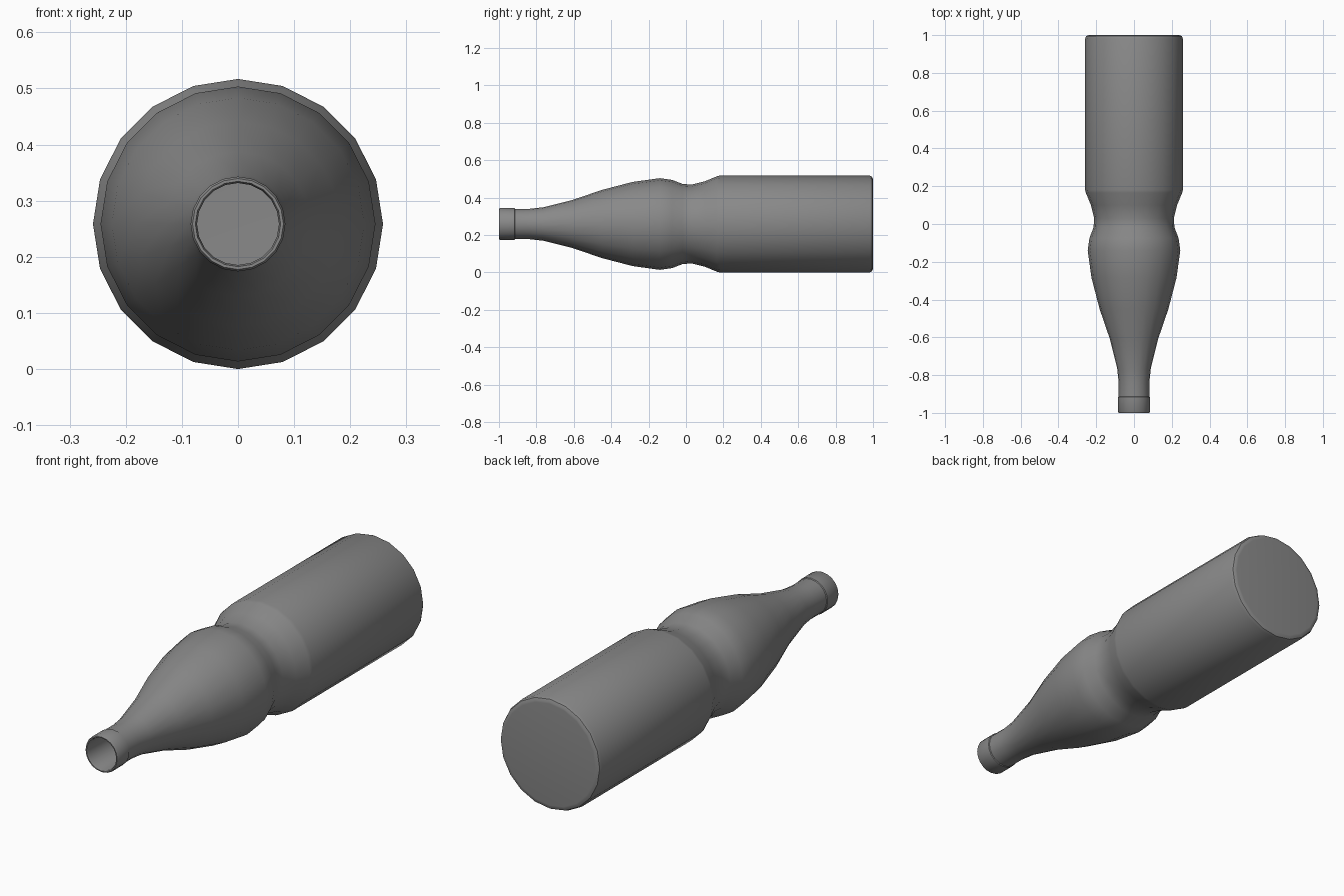
import bpy, bmesh, math

if "Cube" in bpy.data.objects:
    bpy.data.objects.remove(bpy.data.objects["Cube"])

SIDES = 20
AXIS_Z = 0.2585


def lathe(name, profile, close_end=False):
    """Revolve (y, radius) pairs about the lengthwise axis."""
    bm = bmesh.new()
    rings = []
    for y, r in profile:
        rings.append([bm.verts.new((r * math.cos(2 * math.pi * i / SIDES), y,
                                    AXIS_Z + r * math.sin(2 * math.pi * i / SIDES)))
                      for i in range(SIDES)])
    for a, b in zip(rings, rings[1:]):
        for i in range(SIDES):
            j = (i + 1) % SIDES
            bm.faces.new((a[i], a[j], b[j], b[i]))
    if close_end:
        bm.faces.new(rings[-1])
    # Outside of the wall faces away from the axis
    bmesh.ops.recalc_face_normals(bm, faces=bm.faces)
    me = bpy.data.meshes.new(name)
    bm.to_mesh(me)
    bm.free()
    ob = bpy.data.objects.new(name, me)
    bpy.context.collection.objects.link(ob)
    bpy.ops.object.select_all(action='DESELECT')
    ob.select_set(True)
    bpy.context.view_layer.objects.active = ob
    bpy.ops.object.shade_smooth_by_angle(angle=math.radians(35))
    return ob


# Bottle: inner neck wall, lip, stepped collar, bulb, waist, body, rounded base
bottle = lathe("bottle", [
    (-0.76, 0.074), (-0.99, 0.073), (-1.0, 0.076), (-1.0, 0.081),
    (-0.994, 0.0845), (-0.917, 0.0845), (-0.914, 0.081), (-0.84, 0.081),
    (-0.765, 0.089), (-0.605, 0.129), (-0.45, 0.182), (-0.285, 0.225),
    (-0.14, 0.245), (-0.075, 0.236), (-0.018, 0.214), (0.03, 0.211),
    (0.10, 0.228), (0.165, 0.255), (0.18, 0.2585), (0.982, 0.2585),
    (0.994, 0.2535), (0.999, 0.243), (1.0, 0.235),
], close_end=True)

# Dark grey finish
grey = bpy.data.materials.new("dark_grey")
grey.diffuse_color = (0.25, 0.25, 0.25, 1)
grey.use_nodes = True
grey.node_tree.nodes["Principled BSDF"].inputs["Base Color"].default_value = grey.diffuse_color
bottle.data.materials.append(grey)
